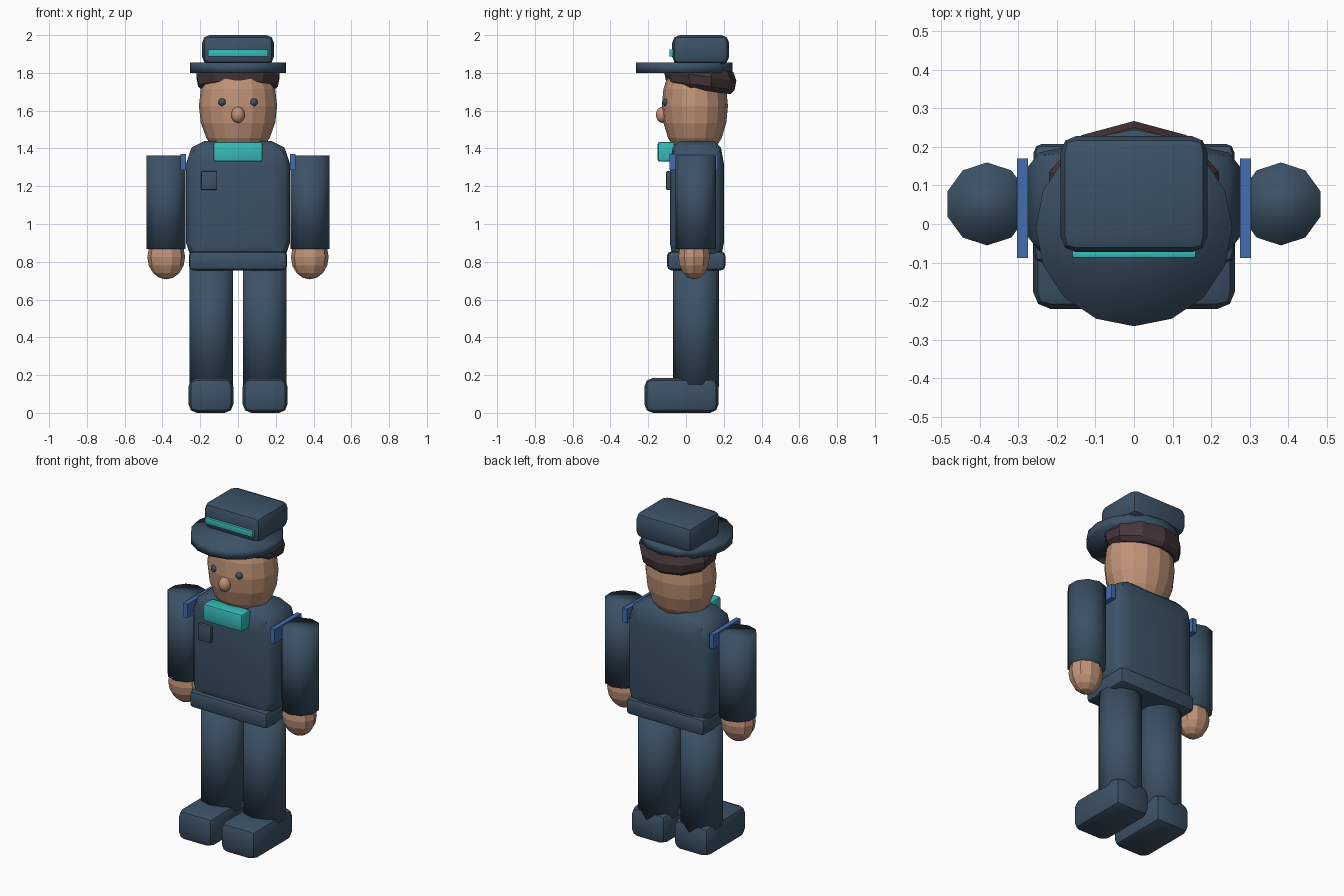
import bpy, bmesh, math
from mathutils import Matrix, Vector

old = bpy.data.objects.get("Cube")
if old:
    bpy.data.objects.remove(old, do_unlink=True)


def material(name, rgb):
    m = bpy.data.materials.new(name)
    m.use_nodes = True
    m.diffuse_color = (*rgb, 1)
    m.node_tree.nodes["Principled BSDF"].inputs["Base Color"].default_value = (*rgb, 1)
    return m


SLATE = material("slate blue", (0.045, 0.084, 0.133))
SKIN = material("skin", (0.53, 0.29, 0.185))
TEAL = material("teal", (0.037, 0.51, 0.49))
BLUE = material("strap blue", (0.058, 0.15, 0.44))
HAIR = material("dark brown", (0.065, 0.039, 0.045))


def finish(name, bm, centre, mat, shade):
    """shade: 'flat', 'smooth' or 'angle'"""
    bmesh.ops.recalc_face_normals(bm, faces=bm.faces[:])
    mesh = bpy.data.meshes.new(name)
    bm.to_mesh(mesh)
    bm.free()
    mesh.materials.append(mat)
    ob = bpy.data.objects.new(name, mesh)
    ob.location = centre
    bpy.context.collection.objects.link(ob)
    if shade == "smooth":
        mesh.shade_smooth()
    elif shade == "angle":
        bpy.ops.object.select_all(action="DESELECT")
        ob.select_set(True)
        bpy.context.view_layer.objects.active = ob
        bpy.ops.object.shade_smooth_by_angle(angle=math.radians(40))
    return ob


def box(name, lo, hi, mat, bevel=0.0, relative=False):
    """Box between two corners; a relative bevel stretches with the box."""
    lo, hi = Vector(lo), Vector(hi)
    bm = bmesh.new()
    bmesh.ops.create_cube(bm, size=1)
    if not relative:
        bmesh.ops.scale(bm, vec=hi - lo, verts=bm.verts)
    if bevel:
        bmesh.ops.bevel(bm, geom=bm.edges[:], offset=bevel, segments=2,
                        profile=0.5, affect="EDGES")
    if relative:
        bmesh.ops.scale(bm, vec=hi - lo, verts=bm.verts)
    return finish(name, bm, (lo + hi) / 2, mat, "angle" if bevel else "flat")


def ball(name, centre, radii, mat, segments=10, rings=8, shade="flat"):
    bm = bmesh.new()
    bmesh.ops.create_uvsphere(bm, u_segments=segments, v_segments=rings, radius=1,
                              matrix=Matrix.Rotation(math.pi / 2, 4, "Z"))
    bmesh.ops.scale(bm, vec=radii, verts=bm.verts)
    return finish(name, bm, centre, mat, shade)


def stack(name, centre, rings, sides, mat, tilt=0.0, shade="smooth"):
    """Closed stack of polygon rings (z, x radius, y radius), one corner facing front."""
    bm = bmesh.new()
    loops = []
    for z, rx, ry in rings:
        ring = []
        for i in range(sides):
            a = math.tau * i / sides
            y = ry * math.cos(a)
            ring.append(bm.verts.new((rx * math.sin(a), y, z - tilt * y)))
        loops.append(ring)
    for a, b in zip(loops, loops[1:]):
        for i in range(sides):
            j = (i + 1) % sides
            bm.faces.new((a[i], a[j], b[j], b[i]))
    bm.faces.new(loops[0])
    bm.faces.new(loops[-1])
    return finish(name, bm, centre, mat, shade)


# Body
box("torso", (-0.275, -0.085, 0.78), (0.275, 0.2, 1.44), SLATE, 0.18, relative=True)
box("belt", (-0.26, -0.1, 0.755), (0.26, 0.208, 0.855), SLATE, 0.022)
box("pocket", (-0.195, -0.105, 1.18), (-0.11, -0.08, 1.28), SLATE, 0.006)
box("scarf", (-0.13, -0.15, 1.33), (0.13, -0.06, 1.435), TEAL, 0.012)

# Head
ball("head", (0, 0.047, 1.625), (0.207, 0.175, 0.29), SKIN, 16, 10)
ball("nose", (0, -0.125, 1.578), (0.036, 0.036, 0.043), SKIN, 10, 8, "smooth")
stack("hair", (0, 0.075, 0),
      [(1.71, 0.195, 0.16), (1.735, 0.222, 0.182), (1.785, 0.232, 0.192), (1.83, 0.21, 0.175)],
      10, HAIR, tilt=0.14, shade="flat")

# Cap
stack("cap_brim", (0, -0.01, 0), [(1.8, 0.255, 0.255), (1.855, 0.255, 0.255)], 16, SLATE)
box("cap_crown", (-0.19, -0.073, 1.845), (0.19, 0.228, 2.0), SLATE, 0.04)
box("cap_band", (-0.16, -0.088, 1.886), (0.16, -0.065, 1.924), TEAL, 0.004)

# Paired parts
for side, s in (("left", 1), ("right", -1)):
    ball(side + "_eye", (s * 0.083, -0.105, 1.645), (0.021, 0.021, 0.021), SLATE, 10, 8, "smooth")
    stack(side + "_arm", (s * 0.381, 0.052, 0),
          [(0.867, 0.1075, 0.1075), (1.362, 0.1075, 0.1075)], 10, SLATE)
    ball(side + "_hand", (s * 0.38, 0.043, 0.825), (0.1, 0.087, 0.118), SKIN, 10, 8)
    x = sorted((s * 0.275, s * 0.304))
    box(side + "_shoulder_strap", (x[0], -0.088, 1.285), (x[1], 0.17, 1.37), BLUE)
    stack(side + "_leg", (s * 0.142, 0.052, 0),
          [(0.138, 0.122, 0.122), (0.78, 0.122, 0.122)], 10, SLATE)
    x = sorted((s * 0.025, s * 0.262))
    box(side + "_shoe", (x[0], -0.22, 0), (x[1], 0.172, 0.185), SLATE, 0.045)
